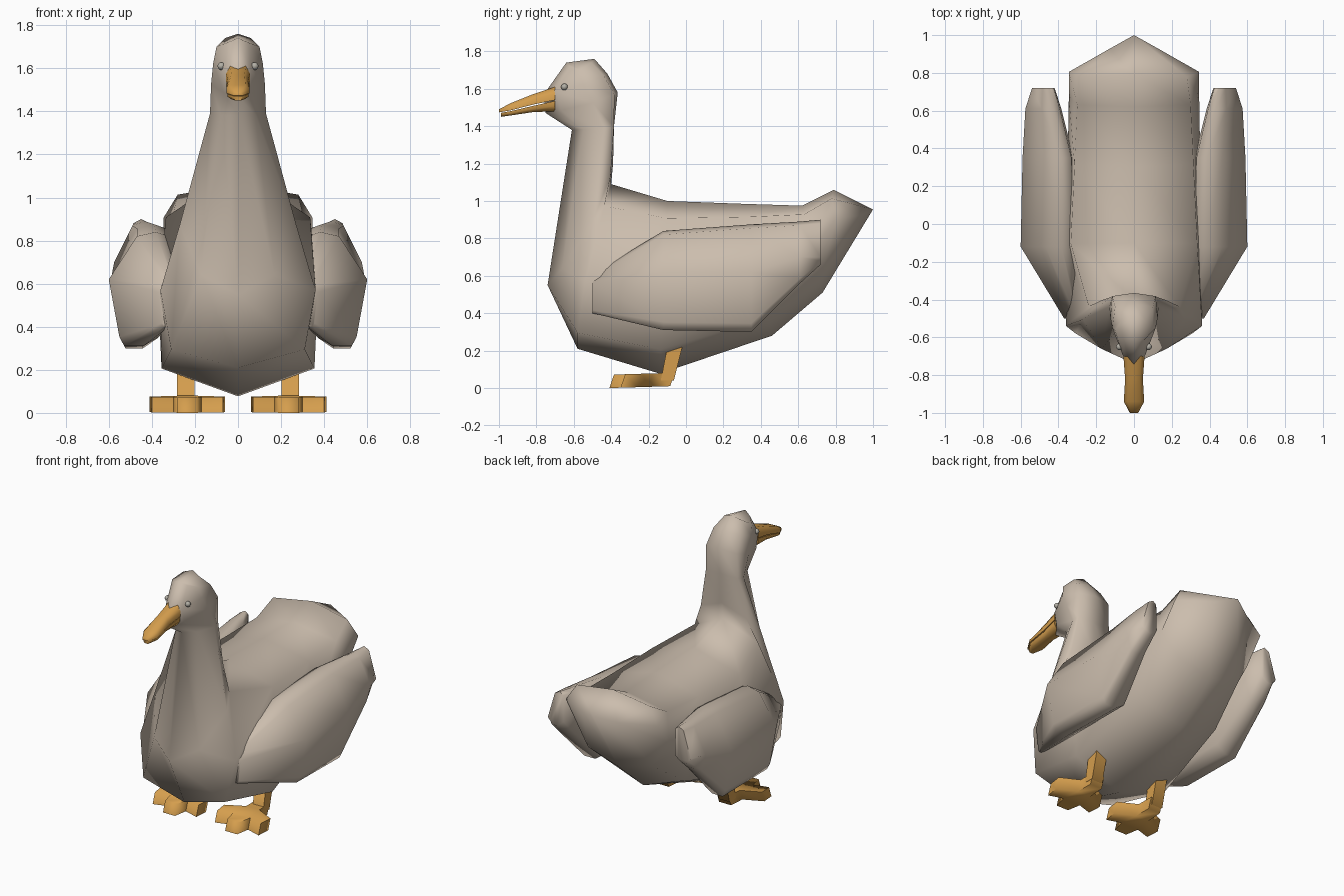
import bpy, bmesh, math
from mathutils import Vector

cube = bpy.data.objects.get("Cube")
if cube:
    bpy.data.objects.remove(cube)


def material(name, rgb):
    m = bpy.data.materials.new(name)
    m.use_nodes = True
    m.diffuse_color = (*rgb, 1)
    m.node_tree.nodes["Principled BSDF"].inputs["Base Color"].default_value = (*rgb, 1)
    return m


feather = material("feather_beige", (0.60, 0.51, 0.42))
orange = material("bill_orange", (0.66, 0.34, 0.075))
eye_grey = material("eye_grey", (0.45, 0.43, 0.38))


def finish(bm, name, mat, angle):
    bmesh.ops.recalc_face_normals(bm, faces=bm.faces)
    mesh = bpy.data.meshes.new(name)
    bm.to_mesh(mesh)
    bm.free()
    mesh.materials.append(mat)
    obj = bpy.data.objects.new(name, mesh)
    bpy.context.collection.objects.link(obj)
    bpy.ops.object.select_all(action='DESELECT')
    obj.select_set(True)
    bpy.context.view_layer.objects.active = obj
    bpy.ops.object.shade_smooth_by_angle(angle=math.radians(angle))


def loft(name, rings, mat, angle, ridge=False):
    """Skin closed rings; ridge splits each end cap along its centre line."""
    bm = bmesh.new()
    loops = [[bm.verts.new(p) for p in ring] for ring in rings]
    n = len(loops[0])
    for a, b in zip(loops, loops[1:]):
        for i in range(n):
            j = (i + 1) % n
            bm.faces.new((a[i], a[j], b[j], b[i]))
    for cap in (loops[0], loops[-1]):
        if ridge:
            h = n // 2
            bm.faces.new(cap[:h + 1])
            bm.faces.new(cap[h:] + cap[:1])
        else:
            bm.faces.new(cap)
    finish(bm, name, mat, angle)


# Body, neck and head: one skin over slanted sections
# (top y, z), (bottom y, z), half widths, (sag y, z)
flat = (0, 0)
back = (.06, 0)
sections = [
    ((.79, 1.06), (1.0, .955), (.28, .345, .13), (-.09, -.1)),
    ((.62, .975), (.73, .51), (.30, .345, .24), flat),
    ((.3, .985), (.46, .28), (.315, .35, .29), flat),
    ((-.1, 1.0), (-.14, .077), (.335, .37, .355), flat),
    ((-.40, 1.09), (-.58, .21), (.24, .36, .31), (-.05, -.08)),
    ((-.39, 1.2), (-.74, .55), (.17, .27, .17), back),
    ((-.385, 1.4), (-.61, 1.38), (.12, .13, .08), back),
    ((-.365, 1.58), (-.75, 1.47), (.115, .125, .065), back),
    ((-.42, 1.68), (-.76, 1.57), (.10, .115, .06), (.04, 0)),
    ((-.49, 1.76), (-.64, 1.74), (.06, .10, .05), (0, -.05)),
]


def body_ring(top, bottom, widths, sag):
    top, bottom, sag = Vector(top), Vector(bottom), Vector(sag)
    half = []
    for t, w in zip((.1, .5, .86), widths):
        p = top.lerp(bottom, t) + sag * 4 * t * (1 - t)
        half.append((w, p.x, p.y))
    mirror = [(-x, y, z) for x, y, z in reversed(half)]
    return [(0, *top)] + half + [(0, *bottom)] + mirror


loft("body", [body_ring(*s) for s in sections], feather, 88, True)

# Wings: bevelled slabs (y, inner x, outer x, bottom z, widest z, top z)
wing_sections = [
    (-.50, .28, .37, .40, .56, .61),
    (-.12, .31, .60, .31, .62, .84),
    (.35, .32, .59, .30, .62, .875),
    (.61, .385, .575, .56, .70, .89),
    (.72, .42, .54, .66, .70, .90),
]


def wing_ring(side, y, xi, xo, zb, zm, zt):
    w, h = xo - xi, zt - zb
    pts = [(xi, zm), (xi + .04 * w, zt - .02), (xi + .25 * w, zt), (xo - .45 * w, zt - .02),
           (xo, zm), (xo - .17 * w, zb + .08 * h), (xo - .25 * w, zb), (xi + .45 * w, zb),
           (xi + .2 * w, zb + .08 * h)]
    return [(side * x, y, z) for x, z in pts]


# Feet: star-shaped webbed outline, half of it mirrored about the middle toe
toes = [(.045, -.075), (.05, -.19), (.175, -.25), (.165, -.34), (.065, -.31), (.045, -.40)]
outline = toes + [(-x, y) for x, y in reversed(toes)]


def square(cx, cy, z, w, d):
    return [(cx + i * w, cy + j * d, z) for i, j in ((-1, -1), (1, -1), (1, 1), (-1, 1))]


for side, label in ((1, "left"), (-1, "right")):
    loft(label + "_wing", [wing_ring(side, *s) for s in wing_sections], feather, 75)
    cx = side * .235
    loft(label + "_foot", [[(cx + x, y + dy, z + .03 * (y + .4)) for x, y in outline]
                           for z, dy in ((0, -.01), (.072, .015))], orange, 80)
    loft(label + "_leg", [square(side * .242, -.10, .04, .041, .035),
                          square(side * .242, -.06, .22, .041, .04)], orange, 80)
    # Eye
    bm = bmesh.new()
    bmesh.ops.create_uvsphere(bm, u_segments=12, v_segments=8, radius=.018)
    bmesh.ops.translate(bm, verts=bm.verts, vec=(side * .077, -.65, 1.61))
    finish(bm, label + "_eye", eye_grey, 180)


# Bill halves: tapered, rounded on the outer side (y, outer z, mouth z, half width)
def bill_ring(y, zo, zm, w):
    mid = (zo + zm) / 2
    return [(-w, y, zm), (w, y, zm), (w, y, mid),
            (w * .65, y, zo), (-w * .65, y, zo), (-w, y, mid)]


upper = [(-.70, 1.61, 1.54, .056), (-.82, 1.57, 1.515, .047),
         (-.94, 1.522, 1.484, .054), (-1.0, 1.49, 1.474, .022)]
lower = [(-.70, 1.48, 1.535, .053), (-.82, 1.475, 1.508, .044),
         (-.94, 1.457, 1.48, .049), (-.99, 1.45, 1.471, .02)]
loft("upper_bill", [bill_ring(*s) for s in upper], orange, 70)
loft("lower_bill", [bill_ring(*s) for s in lower], orange, 70)
